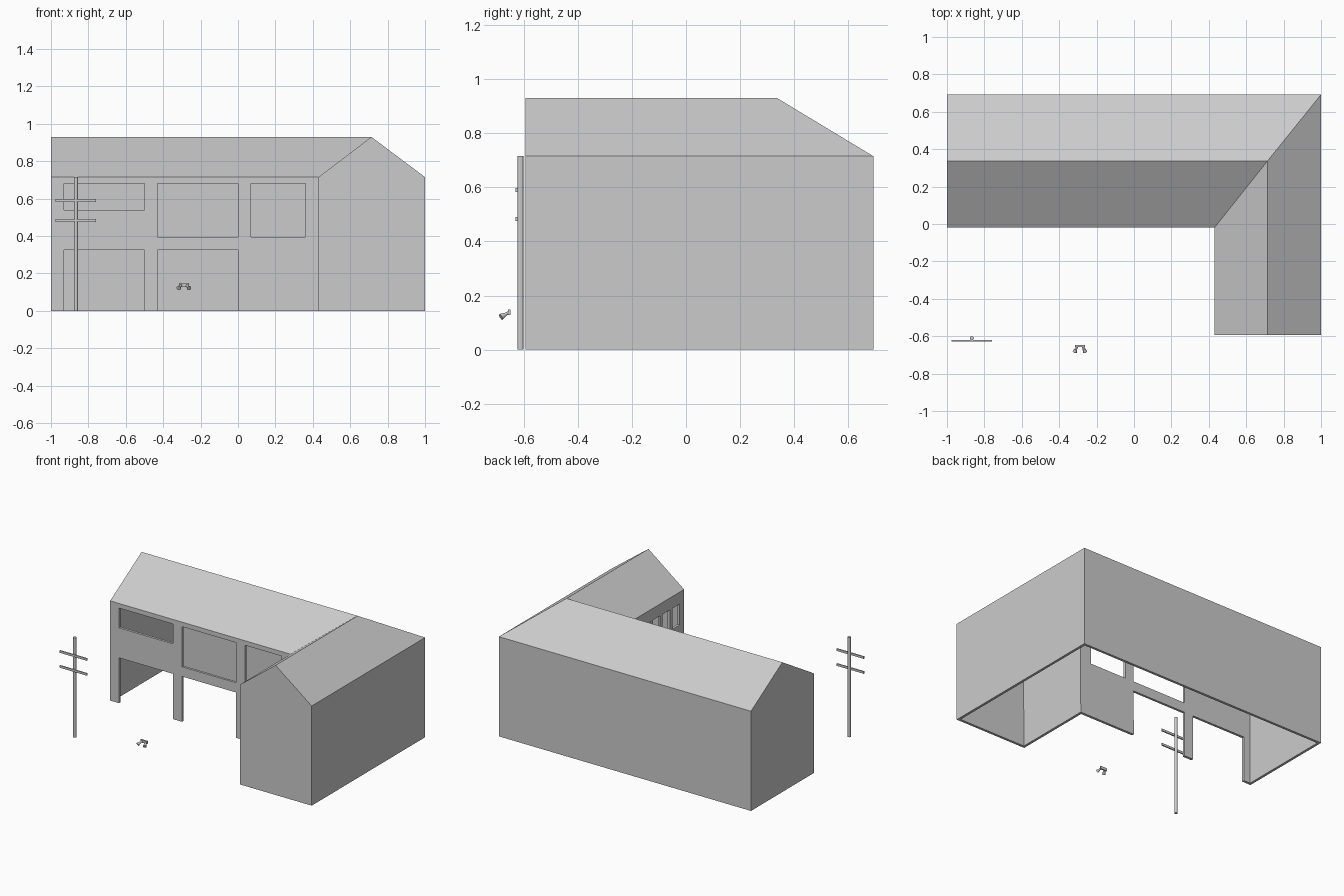
import bpy, bmesh
from mathutils import Vector

if "Cube" in bpy.data.objects:
    bpy.data.objects.remove(bpy.data.objects["Cube"])

def obj_from_bm(bm, name):
    bmesh.ops.recalc_face_normals(bm, faces=bm.faces)
    me = bpy.data.meshes.new(name)
    bm.to_mesh(me)
    bm.free()
    ob = bpy.data.objects.new(name, me)
    bpy.context.collection.objects.link(ob)
    return ob

def add_box(bm, lo, hi):
    lo, hi = Vector(lo), Vector(hi)
    vs = bmesh.ops.create_cube(bm, size=1)["verts"]
    for v in vs:
        v.co = (lo + hi) / 2 + v.co * (hi - lo)

def box(name, lo, hi):
    bm = bmesh.new()
    add_box(bm, lo, hi)
    return obj_from_bm(bm, name)

def cone(name, a, b, r1, r2, sides=12):
    a, b = Vector(a), Vector(b)
    bm = bmesh.new()
    bmesh.ops.create_cone(bm, cap_ends=True, segments=sides, radius1=r1, radius2=r2, depth=(b - a).length)
    ob = obj_from_bm(bm, name)
    ob.location = (a + b) / 2
    ob.rotation_euler = (b - a).to_track_quat('Z', 'Y').to_euler()
    return ob

# L-shaped building shell: walls, two gables, valley and hip, open underneath
EAVE, RIDGE, FRONT, BACK = 0.715, 0.93, -0.593, 0.692
plan = [(-1, -0.02), (0.43, -0.02), (0.43, FRONT), (1, FRONT), (1, BACK), (-1, BACK)]
bm = bmesh.new()
low = [bm.verts.new((x, y, 0)) for x, y in plan]
top = [bm.verts.new((x, y, EAVE)) for x, y in plan]
left = bm.verts.new((-1, 0.336, RIDGE))
corner = bm.verts.new((0.713, 0.336, RIDGE))
front = bm.verts.new((0.713, FRONT, RIDGE))
for i in range(6):
    j = (i + 1) % 6
    peak = {2: [front], 5: [left]}.get(i, [])
    bm.faces.new([low[i], low[j], top[j]] + peak + [top[i]])
for f in ([top[0], top[1], corner, left], [top[1], top[2], front, corner],
          [top[3], top[4], corner, front], [top[4], top[5], left, corner]):
    bm.faces.new(f)
building = obj_from_bm(bm, "building")
# make sure the shell normals point outward before thickening inward
me = building.data
if sum(p.normal.dot(p.center - Vector((0.2, 0.2, 0.4))) for p in me.polygons) < 0:
    me.flip_normals()
solid = building.modifiers.new("thickness", 'SOLIDIFY')
solid.thickness = 0.018
solid.offset = -1
solid.use_even_offset = True

# doorways, front windows and the courtyard windows of the wing
bm = bmesh.new()
for x0, x1, z0, z1 in ((-0.93, -0.5, -0.1, 0.325), (-0.43, 0, -0.1, 0.325),
                       (-0.93, -0.5, 0.54, 0.682), (-0.43, 0, 0.395, 0.682),
                       (0.07, 0.36, 0.395, 0.682)):
    add_box(bm, (x0, -0.06, z0), (x1, 0.03, z1))
for k in range(4):
    y = -0.5 + 0.11 * k
    add_box(bm, (0.39, y - 0.04, 0.48), (0.48, y + 0.04, 0.63))
cutter = obj_from_bm(bm, "opening_cutter")
cutter.hide_render = True
cut = building.modifiers.new("openings", 'BOOLEAN')
cut.operation = 'DIFFERENCE'
cut.solver = 'EXACT'
cut.object = cutter
bpy.context.view_layer.objects.active = building
for m in ("thickness", "openings"):
    bpy.ops.object.modifier_apply(modifier=m)
bpy.data.objects.remove(cutter)

# utility pole with two crossbars
cone("utility_pole", (-0.867, -0.611, 0), (-0.867, -0.611, 0.715), 0.011, 0.011, 12)
for n, z in (("upper", 0.59), ("lower", 0.483)):
    box(n + "_crossbar", (-0.975, -0.629, z - 0.008), (-0.758, -0.621, z + 0.008))

# small twin lamp: backing plate, two stems and two heads
box("lamp_plate", (-0.315, -0.657, 0.128), (-0.262, -0.648, 0.148))
for s, n in ((-1, "left"), (1, "right")):
    cx = -0.289
    cone(n + "_lamp_stem", (cx + s * 0.013, -0.652, 0.139), (cx + s * 0.023, -0.672, 0.128), 0.005, 0.007)
    cone(n + "_lamp_head", (cx + s * 0.022, -0.67, 0.129), (cx + s * 0.028, -0.684, 0.121), 0.008, 0.012)
